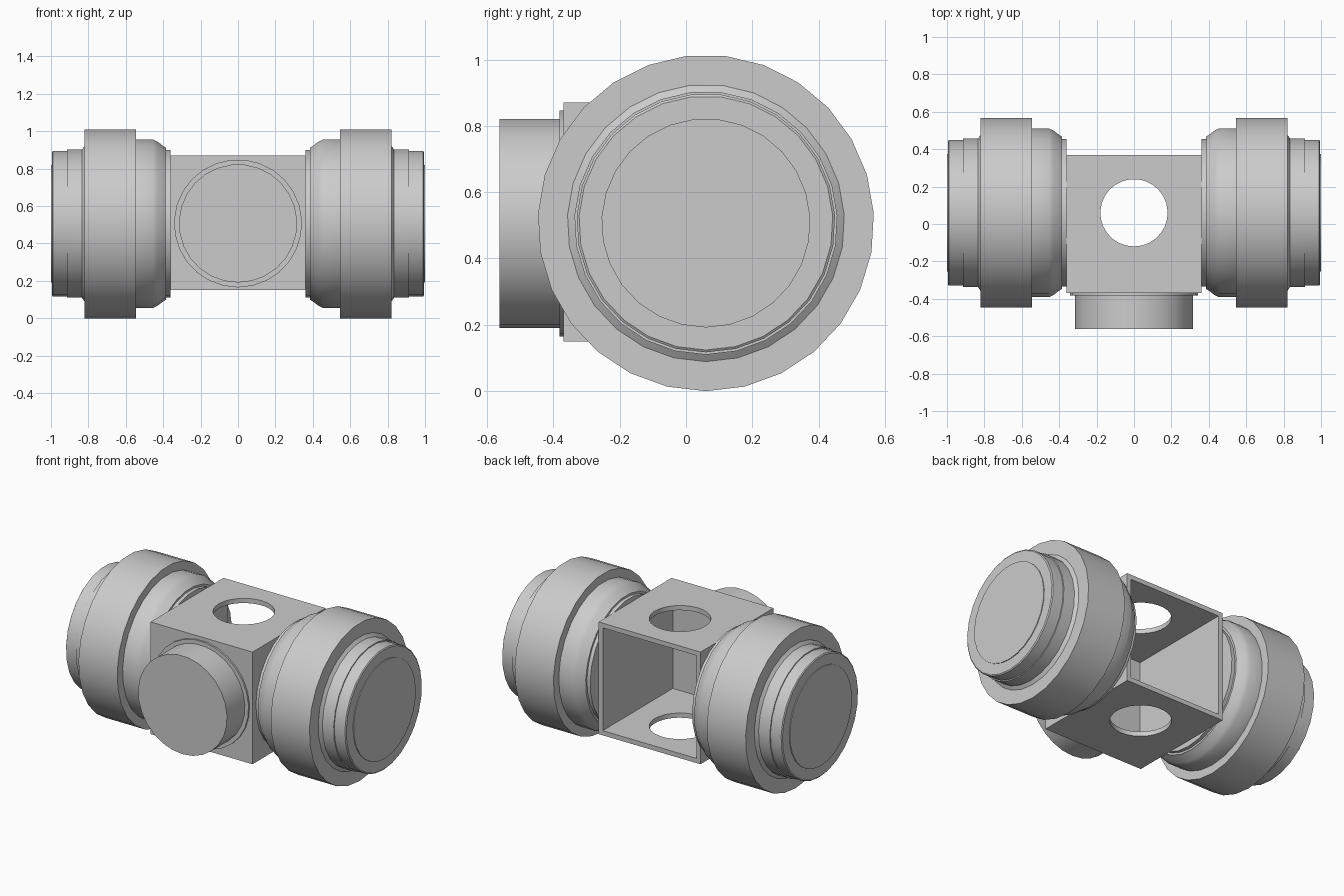
import bpy, bmesh, math
from mathutils import Vector

default = bpy.data.objects.get("Cube")
if default:
    bpy.data.objects.remove(default, do_unlink=True)

SIDES = 27
CENTRE = Vector((0, 0.06, 0.507))   # axle line shared by all round parts

grey = bpy.data.materials.new("plain grey")
grey.use_nodes = True
grey.diffuse_color = (0.6, 0.6, 0.6, 1)
grey.node_tree.nodes["Principled BSDF"].inputs["Base Color"].default_value = (0.6, 0.6, 0.6, 1)


def finish(name, bm):
    bmesh.ops.recalc_face_normals(bm, faces=bm.faces)
    mesh = bpy.data.meshes.new(name)
    bm.to_mesh(mesh)
    bm.free()
    mesh.materials.append(grey)
    obj = bpy.data.objects.new(name, mesh)
    bpy.context.collection.objects.link(obj)
    bpy.ops.object.select_all(action='DESELECT')
    obj.select_set(True)
    bpy.context.view_layer.objects.active = obj
    return obj


def lathe(name, profile, axis, across, up, origin):
    """Capped solid of revolution from (distance along axis, radius) pairs."""
    bm = bmesh.new()
    axis, across, up = Vector(axis), Vector(across), Vector(up)
    rings = []
    for dist, radius in profile:
        ring = []
        for i in range(SIDES):
            a = math.tau * i / SIDES
            ring.append(bm.verts.new(origin + axis * dist + radius *
                                     (across * math.sin(a) - up * math.cos(a))))
        rings.append(ring)
    for r0, r1 in zip(rings, rings[1:]):
        for i in range(SIDES):
            j = (i + 1) % SIDES
            bm.faces.new((r0[i], r0[j], r1[j], r1[i]))
    bm.faces.new(rings[0])
    bm.faces.new(rings[-1])
    obj = finish(name, bm)
    bpy.ops.object.shade_smooth_by_angle(angle=math.radians(30))
    return obj


X, Y, Z = (1, 0, 0), (0, 1, 0), (0, 0, 1)

# Stepped end drums, mirrored left and right
drum = [(0.362, 0.395), (0.385, 0.395), (0.385, 0.408), (0.40, 0.417),
        (0.43, 0.44), (0.455, 0.452), (0.545, 0.452),
        (0.545, 0.507), (0.82, 0.507), (0.82, 0.418), (0.835, 0.397),
        (0.915, 0.397), (0.915, 0.39), (0.99, 0.39), (0.995, 0.383)]
for side, s in (("left", 1), ("right", -1)):
    lathe(side + "_drum", drum, (s, 0, 0), Y, Z, CENTRE)
    lathe(side + "_end_disc", [(0.99, 0.315), (1.0, 0.315)], (s, 0, 0), Y, Z, CENTRE)

# Front port: thin collar and cylinder
front = Vector((0, 0, CENTRE.z))
lathe("front_collar", [(0.365, 0.342), (0.381, 0.342)], (0, -1, 0), X, Z, front)
lathe("front_cylinder", [(0.37, 0.316), (0.562, 0.316)], (0, -1, 0), X, Z, front)

# Hollow central box, open at the back
bm = bmesh.new()
bmesh.ops.create_cube(bm, size=1)
for v in bm.verts:
    v.co = Vector((v.co.x * 0.724, v.co.y * 0.74, v.co.z * 0.72 + 0.51))
box = finish("central_box", bm)
bm = bmesh.new()
bm.from_mesh(box.data)
back = [f for f in bm.faces if f.normal.y > 0.9]
bmesh.ops.delete(bm, geom=back, context='FACES')
bm.to_mesh(box.data)
bm.free()
shell = box.modifiers.new("walls", 'SOLIDIFY')
shell.thickness = 0.03
shell.offset = -1
shell.use_even_offset = True

# Round hole through the top and bottom walls
cutter = lathe("hole_cutter", [(-0.6, 0.18), (0.6, 0.18)], Z, X, Y, CENTRE)
cutter.hide_render = True
cut = box.modifiers.new("holes", 'BOOLEAN')
cut.operation = 'DIFFERENCE'
cut.solver = 'EXACT'
cut.object = cutter
bpy.ops.object.select_all(action='DESELECT')
box.select_set(True)
bpy.context.view_layer.objects.active = box
for modifier in ("walls", "holes"):
    bpy.ops.object.modifier_apply(modifier=modifier)
bpy.data.objects.remove(cutter, do_unlink=True)
